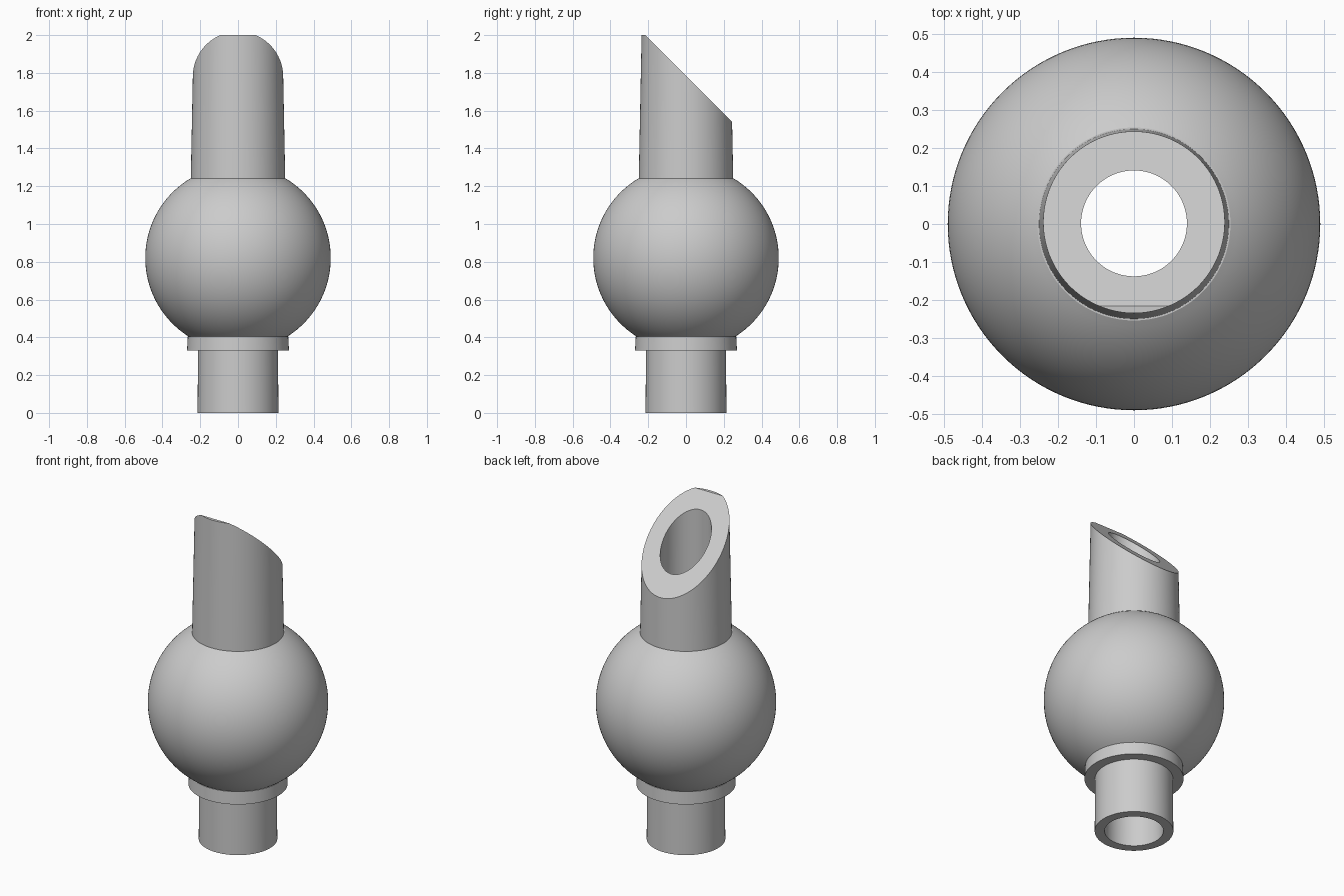
import bpy
import bmesh
from math import sin, cos, radians, tau
from mathutils import Matrix, Vector

cube = bpy.data.objects.get("Cube")
if cube:
    bpy.data.objects.remove(cube, do_unlink=True)

grey = bpy.data.materials.new("plain grey")
grey.use_nodes = True
colour = (0.6, 0.6, 0.6, 1)
grey.diffuse_color = colour
grey.node_tree.nodes["Principled BSDF"].inputs["Base Color"].default_value = colour

SEGMENTS = 128
BULB_RADIUS, BULB_Z = 0.491, 0.82


def lathe(bm, profile):
    """Revolve a closed (radius, height) profile about the z axis."""
    rings = [[bm.verts.new((r * cos(tau * i / SEGMENTS), r * sin(tau * i / SEGMENTS), z))
              for i in range(SEGMENTS)] for r, z in profile]
    for a, b in zip(rings, rings[1:] + rings[:1]):
        for i in range(SEGMENTS):
            j = (i + 1) % SEGMENTS
            bm.faces.new((a[i], a[j], b[j], b[i]))


# Bulb arc between the collar and the spout
low, high, steps = -57.7, 58.8, 48
bulb = []
for i in range(steps + 1):
    angle = radians(low + (high - low) * i / steps)
    bulb.append((BULB_RADIUS * cos(angle), BULB_Z + BULB_RADIUS * sin(angle)))

plug = [(0.16, 0), (0.214, 0), (0.212, 0.33)]
collar = [(0.27, 0.33), (0.266, 0.405)]
spout = [(0.25, 1.24), (0.235, 2.0), (0.137, 2.0)]

bm = bmesh.new()
lathe(bm, plug + collar + bulb + spout)

# Slanted mouth: cut away the back of the spout and close the wall
cut = bmesh.ops.bisect_plane(
    bm, geom=bm.verts[:] + bm.edges[:] + bm.faces[:], dist=1e-5,
    plane_co=Vector((0, 0, 1.784)), plane_no=Vector((0, 1, 1)), clear_outer=True)
rim = [e for e in cut["geom_cut"] if isinstance(e, bmesh.types.BMEdge)]
bmesh.ops.triangle_fill(bm, edges=rim, use_beauty=True, normal=Vector((0, 1, 1)))
bmesh.ops.recalc_face_normals(bm, faces=bm.faces[:])

mesh = bpy.data.meshes.new("bulb_spout")
bm.to_mesh(mesh)
bm.free()
mesh.materials.append(grey)
body = bpy.data.objects.new("bulb_spout", mesh)
bpy.context.collection.objects.link(body)

bpy.ops.object.select_all(action="DESELECT")
body.select_set(True)
bpy.context.view_layer.objects.active = body
bpy.ops.object.shade_smooth_by_angle(angle=radians(30))
